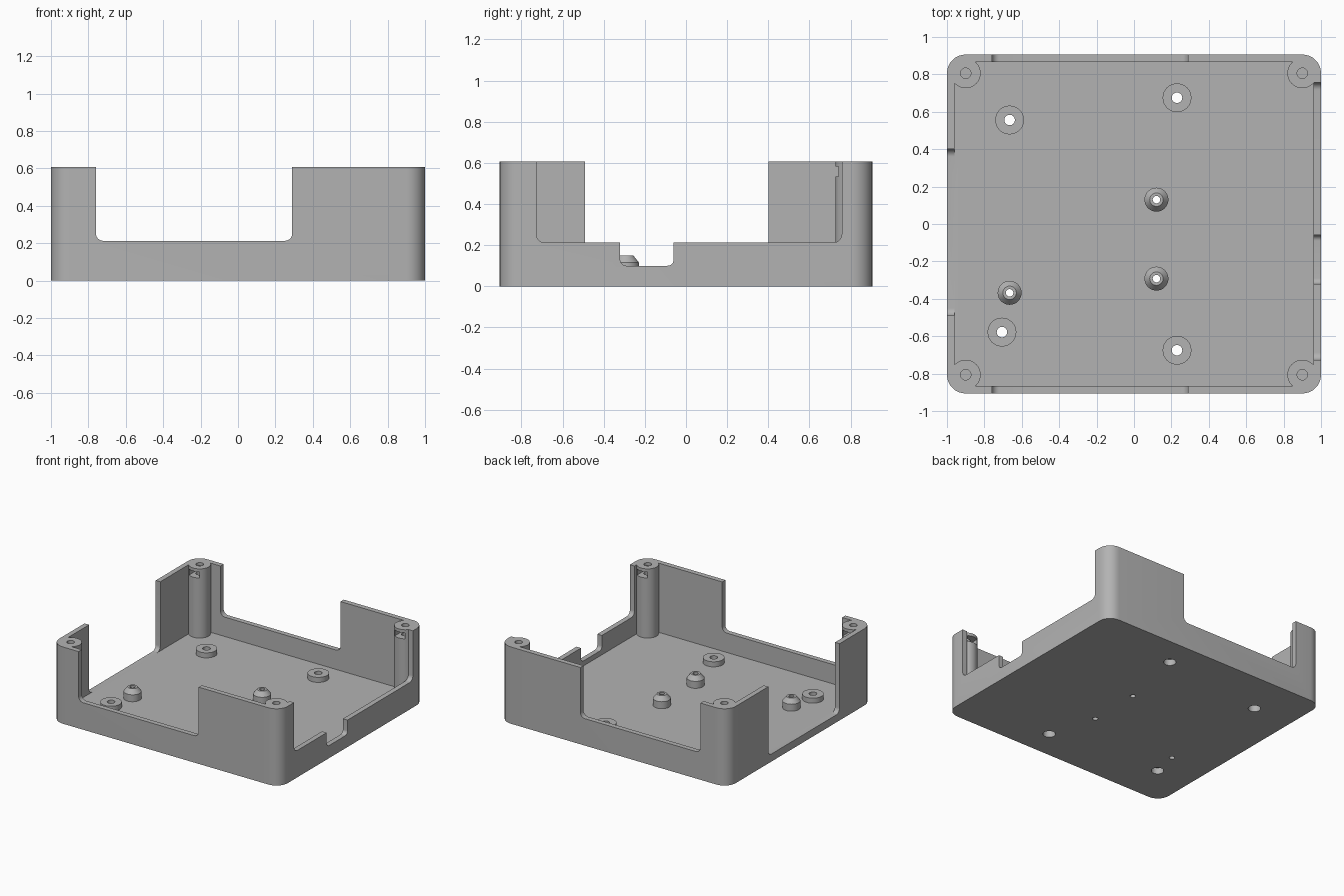
import bpy, bmesh, math
from mathutils import Vector

default = bpy.data.objects.get("Cube")
if default:
    bpy.data.objects.remove(default, do_unlink=True)

grey = bpy.data.materials.new("case_grey")
grey.use_nodes = True
colour = (0.45, 0.45, 0.45, 1)
grey.diffuse_color = colour
grey.node_tree.nodes["Principled BSDF"].inputs["Base Color"].default_value = colour

HX, HY, TOP = 1.0, 0.906, 0.607
WALL, FLOOR, SILL = 0.04, 0.06, 0.213
PLANES = {
    "z": lambda u, v, w: Vector((u, v, w)),
    "y": lambda u, v, w: Vector((u, w, v)),
    "x": lambda u, v, w: Vector((w, u, v)),
}


def rounded_rect(u0, u1, v0, v1, r, steps=8):
    pts = []
    corners = [(u1 - r, v1 - r), (u0 + r, v1 - r), (u0 + r, v0 + r), (u1 - r, v0 + r)]
    for i, (cu, cv) in enumerate(corners):
        for k in range(steps + 1):
            a = math.pi / 2 * (i + k / steps)
            pts.append((cu + r * math.cos(a), cv + r * math.sin(a)))
    return pts


def make_object(name, bm):
    bmesh.ops.recalc_face_normals(bm, faces=bm.faces)
    mesh = bpy.data.meshes.new(name)
    bm.to_mesh(mesh)
    bm.free()
    mesh.materials.append(grey)
    obj = bpy.data.objects.new(name, mesh)
    bpy.context.collection.objects.link(obj)
    return obj


def prism(name, pts, w0, w1, axis="z"):
    """Extrude an outline between w0 and w1 along an axis."""
    bm = bmesh.new()
    rings = [[bm.verts.new(PLANES[axis](u, v, w)) for u, v in pts] for w in (w0, w1)]
    for ring in rings:
        bm.faces.new(ring)
    for i in range(len(pts)):
        j = (i + 1) % len(pts)
        bm.faces.new((rings[0][i], rings[0][j], rings[1][j], rings[1][i]))
    return make_object(name, bm)


def turned(name, x, y, profile, sides=32):
    """Round part from (radius, height) pairs."""
    bm = bmesh.new()
    rings = []
    for r, z in profile:
        angles = [2 * math.pi * k / sides for k in range(sides)]
        rings.append([bm.verts.new((x + r * math.cos(a), y + r * math.sin(a), z)) for a in angles])
    bm.faces.new(rings[0])
    bm.faces.new(rings[-1])
    for low, high in zip(rings, rings[1:]):
        for k in range(sides):
            j = (k + 1) % sides
            bm.faces.new((low[k], low[j], high[j], high[k]))
    return make_object(name, bm)


def combine(target, tool, operation):
    mod = target.modifiers.new("combine", "BOOLEAN")
    mod.operation, mod.solver, mod.object = operation, "EXACT", tool
    bpy.context.view_layer.objects.active = target
    bpy.ops.object.modifier_apply(modifier=mod.name)
    bpy.data.objects.remove(tool, do_unlink=True)


def cut(tool):
    combine(case, tool, "DIFFERENCE")


def add(tool):
    combine(case, tool, "UNION")


# Open tray with rounded corners
case = prism("open_case", rounded_rect(-HX, HX, -HY, HY, 0.1), 0, TOP)
cut(prism("cavity", rounded_rect(WALL - HX, HX - WALL, WALL - HY, HY - WALL, 0.06), FLOOR, 1))

# Wall openings with rounded lower corners
for side in (-1, 1):
    w = side * HY
    cut(prism("opening", rounded_rect(-0.76, 0.29, SILL, 1, 0.04), w - 0.06, w + 0.06, "y"))
cut(prism("opening", rounded_rect(-0.727, 0.757, SILL, 1, 0.04), 0.94, 1.06, "x"))
cut(prism("cable_slot", rounded_rect(-0.32, -0.06, 0.1, 0.5, 0.03), 0.94, 1.06, "x"))
cut(prism("opening", rounded_rect(-0.49, 0.4, FLOOR, 1, 0.04), -1.06, -0.94, "x"))

# Corner screw posts with nut slots facing inward
for sx in (-1, 1):
    for sy in (-1, 1):
        x, y = sx * 0.9, sy * (HY - 0.1)
        post = turned("post", x, y, [(0.08, 0.03), (0.08, TOP)])
        add(post)
        cut(turned("screw_hole", x, y, [(0.028, 0.4), (0.028, 0.7)]))
        ends = sorted((y + sy * 0.04, y - sy * 0.12))
        cut(prism("nut_slot", [(x - 0.045, 0.535), (x + 0.045, 0.535),
                               (x + 0.045, 0.583), (x - 0.045, 0.583)], ends[0], ends[1], "y"))

# Low mounting bosses, recessed from below
for x, y in ((-0.665, 0.556), (0.23, 0.675), (0.23, -0.675), (-0.706, -0.578)):
    add(turned("boss", x, y, [(0.077, 0.03), (0.077, 0.1)]))
    cut(turned("hole", x, y, [(0.045, -0.05), (0.045, 0.05), (0.028, 0.05), (0.028, 0.2)]))

# Tapered standoffs
for x, y in ((0.12, 0.13), (0.12, -0.292), (-0.665, -0.368)):
    add(turned("standoff", x, y, [(0.064, 0.03), (0.064, 0.115), (0.036, 0.15)]))
    cut(turned("hole", x, y, [(0.02, -0.05), (0.02, 0.3)]))

# Smooth the curves, keep the edges crisp
bpy.ops.object.select_all(action="DESELECT")
case.select_set(True)
bpy.context.view_layer.objects.active = case
bpy.ops.object.shade_smooth_by_angle(angle=math.radians(30))
